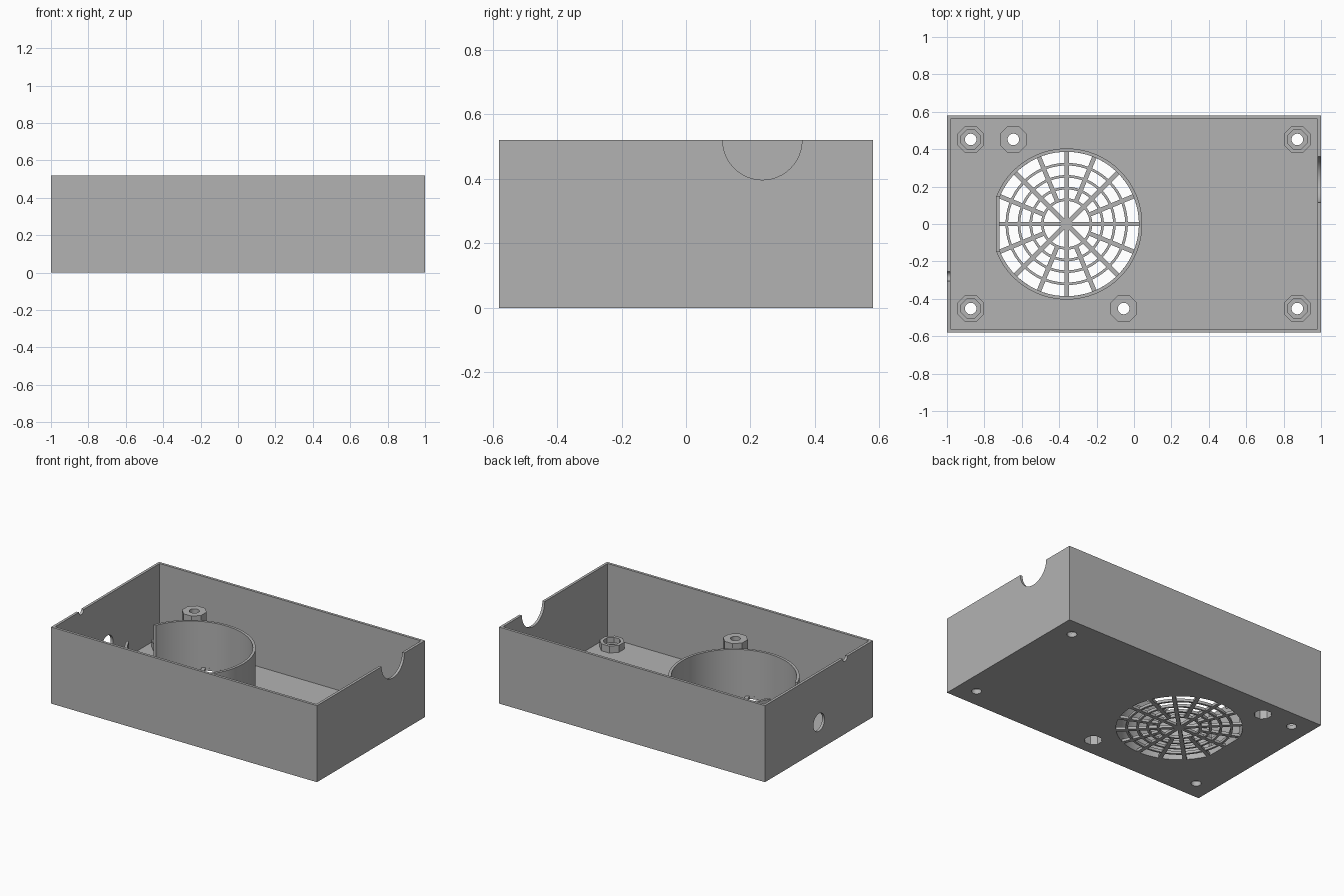
import bpy, bmesh
from math import pi, radians, cos, sin
from mathutils import Matrix, Vector

cube = bpy.data.objects.get("Cube")
if cube:
    bpy.data.objects.remove(cube, do_unlink=True)

GREY = bpy.data.materials.new("matte grey")
GREY.use_nodes = True
COLOUR = (0.45, 0.45, 0.45, 1)
GREY.diffuse_color = COLOUR
GREY.node_tree.nodes["Principled BSDF"].inputs["Base Color"].default_value = COLOUR

W, D, H, T = 1.0, 0.58, 0.52, 0.018        # half width, half depth, height, wall
FAN_X, FAN_R, FAN_TOP = -0.36, 0.386, 0.33
OUT = 0.1                                  # overshoot of cutters


def to_object(name, bm):
    bmesh.ops.recalc_face_normals(bm, faces=bm.faces)
    mesh = bpy.data.meshes.new(name)
    bm.to_mesh(mesh)
    bm.free()
    mesh.materials.append(GREY)
    ob = bpy.data.objects.new(name, mesh)
    bpy.context.collection.objects.link(ob)
    return ob


def box(name, lo, hi, turn=None):
    lo, hi = Vector(lo), Vector(hi)
    bm = bmesh.new()
    bmesh.ops.create_cube(bm, size=1)
    bmesh.ops.scale(bm, vec=hi - lo, verts=bm.verts)
    bmesh.ops.translate(bm, vec=(lo + hi) / 2, verts=bm.verts)
    if turn is not None:
        bmesh.ops.transform(bm, matrix=turn, verts=bm.verts)
    return to_object(name, bm)


def prism(name, x, y, r, z0, z1, sides=64, clip=None):
    """Upright prism, optionally cut flat at x = clip."""
    bm = bmesh.new()
    spin = Matrix.Rotation(pi / sides, 4, "Z")
    place = Matrix.Translation((x, y, (z0 + z1) / 2)) @ spin
    bmesh.ops.create_cone(bm, cap_ends=True, segments=sides, radius1=r, radius2=r,
                          depth=z1 - z0, matrix=place)
    if clip is not None:
        cut = bmesh.ops.bisect_plane(bm, geom=bm.verts[:] + bm.edges[:] + bm.faces[:],
                                     plane_co=(clip, 0, 0), plane_no=(-1, 0, 0),
                                     clear_outer=True)
        edges = [e for e in cut["geom_cut"] if isinstance(e, bmesh.types.BMEdge)]
        bmesh.ops.holes_fill(bm, edges=edges)
    return to_object(name, bm)


def side_hole(x, y, z, r):
    """Round cutter running along x."""
    bm = bmesh.new()
    place = Matrix.Translation((x, y, z)) @ Matrix.Rotation(pi / 2, 4, "Y")
    bmesh.ops.create_cone(bm, cap_ends=True, segments=48, radius1=r, radius2=r,
                          depth=OUT, matrix=place)
    return to_object("cutter", bm)


def carve(ob, cutters):
    for c in cutters:
        c.hide_render = True
        mod = ob.modifiers.new("cut", "BOOLEAN")
        mod.operation, mod.solver, mod.object = "DIFFERENCE", "EXACT", c
    graph = bpy.context.evaluated_depsgraph_get()
    mesh = bpy.data.meshes.new_from_object(ob.evaluated_get(graph))
    ob.modifiers.clear()
    ob.data = mesh
    for c in cutters:
        bpy.data.objects.remove(c, do_unlink=True)


def smooth(ob):
    bpy.ops.object.select_all(action="DESELECT")
    ob.select_set(True)
    bpy.context.view_layer.objects.active = ob
    bpy.ops.object.shade_smooth_by_angle(angle=radians(30))


corners = [(sx * 0.873, sy * 0.452) for sx in (-1, 1) for sy in (-1, 1)]
tall = [(-0.645, 0.452), (-0.055, -0.452)]
POST_R, NUT_R, SCREW_R = 0.078, 0.055, 0.031

# Open case with fan opening, cable notches, wall hole and screw holes
case = box("case", (-W, -D, 0), (W, D, H))
cutters = [
    box("cutter", (T - W, T - D, T), (W - T, D - T, H + OUT)),
    prism("cutter", FAN_X, 0, FAN_R, -OUT, OUT, clip=-0.718),
    side_hole(W, 0.237, H, 0.123),
    side_hole(-W, -0.28, H, 0.026),
    side_hole(-W, 0, 0.185, 0.06),
]
cutters += [prism("cutter", x, y, SCREW_R, -OUT, OUT, 24) for x, y in corners]
cutters += [prism("cutter", x, y, NUT_R, -OUT, OUT, 8) for x, y in tall]
carve(case, cutters)
smooth(case)

# Fan shroud, open above a low sill on its flat side
shroud = prism("fan_shroud", FAN_X, 0, FAN_R + T, T / 2, FAN_TOP, 96, clip=-0.737)
carve(shroud, [
    prism("cutter", FAN_X, 0, FAN_R, -OUT, FAN_TOP + OUT, 96, clip=-0.718),
    box("cutter", (-W, -0.144, 0.04), (-0.7, 0.144, FAN_TOP + OUT)),
])
smooth(shroud)

# Grille spokes: every second one reaches the middle
for i in range(16):
    turn = Matrix.Translation((FAN_X, 0, 0)) @ Matrix.Rotation(i * pi / 8, 4, "Z")
    start = 0.13 if i % 2 else 0
    end = 0.365 if i == 8 else FAN_R + 0.004
    box("grille_spoke", (start, -0.012, 0), (end, 0.012, T), turn)

# Grille rings
for r in (0.13, 0.192, 0.255, 0.32):
    ring = prism("grille_ring", FAN_X, 0, r + 0.007, 0, T)
    carve(ring, [prism("cutter", FAN_X, 0, r - 0.007, -OUT, OUT)])
    smooth(ring)

# Short corner posts with nut pockets on top
for x, y in corners:
    post = prism("corner_post", x, y, POST_R, T / 2, 0.065, 8)
    carve(post, [prism("cutter", x, y, NUT_R, 0.03, OUT, 8),
                 prism("cutter", x, y, SCREW_R, -OUT, OUT, 24)])
    smooth(post)

# Tall posts with deep nut pockets underneath
for x, y in tall:
    post = prism("tall_post", x, y, POST_R, T / 2, FAN_TOP, 8)
    carve(post, [prism("cutter", x, y, NUT_R, -OUT, 0.28, 8),
                 prism("cutter", x, y, SCREW_R, -OUT, H, 24)])
    smooth(post)
